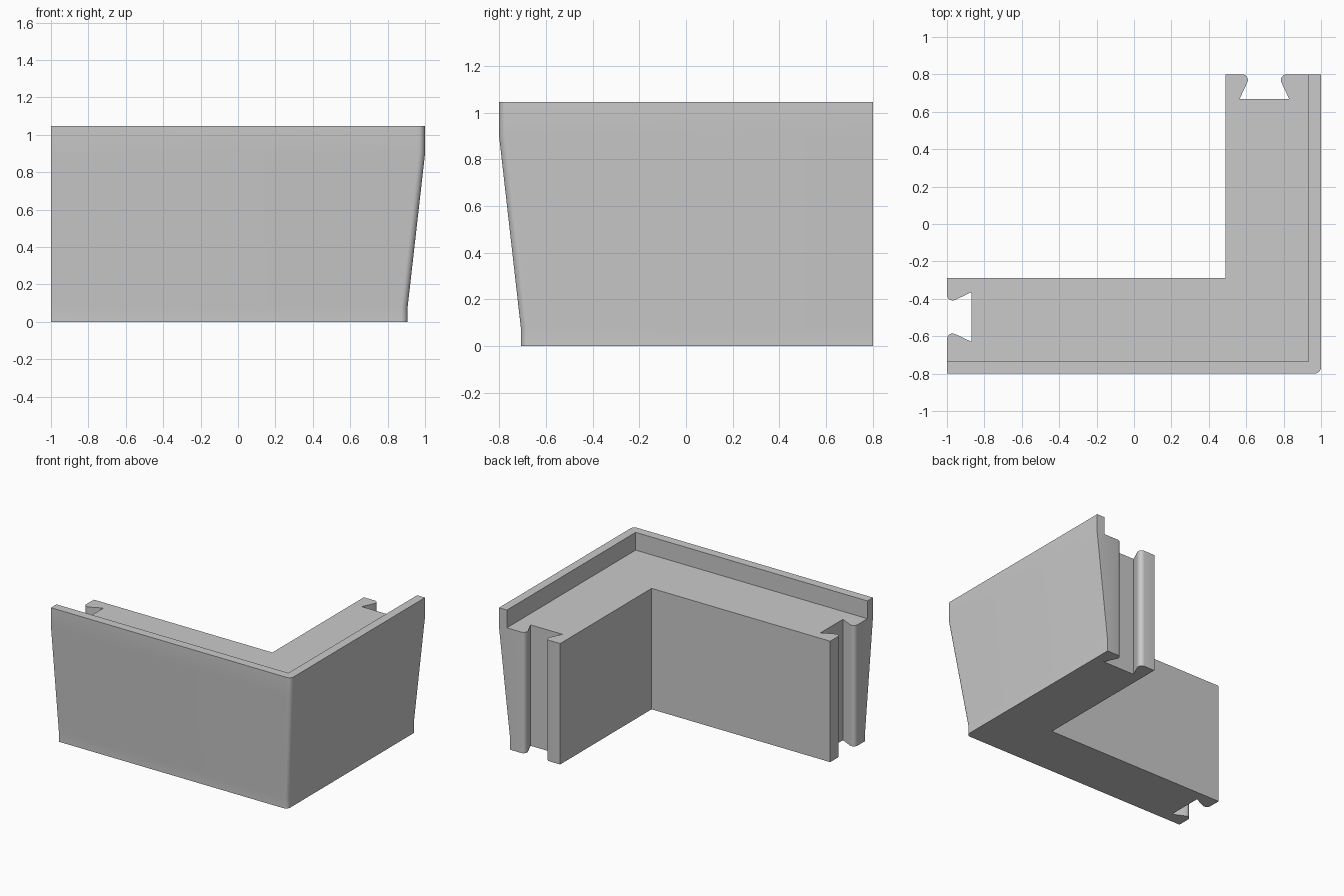
import bpy, bmesh, math
from mathutils import Vector

if "Cube" in bpy.data.objects:
    bpy.data.objects.remove(bpy.data.objects["Cube"])

HEIGHT, LEDGE, TAPER = 1.046, 0.912, 0.093
RIM, ARM = 0.066, 0.51                # rim thickness, arm width
SHORT_END, LONG_END = 0.8, 1.2        # arm ends, before mirroring the long arm
SLOT_X, MOUTH, BASE, DEPTH = 0.697, 0.088, 0.133, 0.132
CORNER = 0.035

grey = bpy.data.materials.new("plain grey")
grey.use_nodes = True
colour = (0.59, 0.59, 0.59, 1)
grey.diffuse_color = colour
grey.node_tree.nodes["Principled BSDF"].inputs["Base Color"].default_value = colour


def lip(side, end):
    """Rounded mouth of the dovetail slot, from the arm end to the slot floor."""
    r = 0.03
    pts = []
    for i in range(6):
        a = math.radians(90 - i * 22.5)
        pts.append((SLOT_X + side * (MOUTH + r - r * math.cos(a)), end - r + r * math.sin(a)))
    return pts + [(SLOT_X + side * BASE, end - DEPTH)]


def arm(out, end):
    """Half plan: rounded corner from the mitre line, outer side, slotted end."""
    c = out - CORNER
    pts = []
    for i in range(5):
        a = math.radians(-45 + i * 11.25)
        pts.append((c + CORNER * math.cos(a), 0.2 - c + CORNER * math.sin(a)))
    return pts + [(out, end)] + lip(1, end) + lip(-1, end)[::-1] + [(1 - ARM, end)]


def outline(inset):
    """Corner-shaped plan: short arm, inner corner, mirrored long arm."""
    short = arm(1 - inset, SHORT_END)
    long = [(0.2 - y, 0.2 - x) for x, y in arm(1 - inset, LONG_END)[1:]]
    return short + [(1 - ARM, ARM - 0.8)] + long[::-1]


# Corner body: plan lofted through the tapered outer face
bm = bmesh.new()
layers = []
for z, inset in ((0, TAPER), (0.08, TAPER), (0.9, 0), (HEIGHT, 0)):
    layers.append([bm.verts.new((x, y, z)) for x, y in outline(inset)])
for low, high in zip(layers, layers[1:]):
    for i in range(len(low)):
        j = (i + 1) % len(low)
        bm.faces.new((low[i], low[j], high[j], high[i]))
bm.faces.new(layers[0][::-1])
bm.faces.new(layers[-1])
bmesh.ops.recalc_face_normals(bm, faces=bm.faces)
mesh = bpy.data.meshes.new("corner_block")
bm.to_mesh(mesh)
bm.free()
mesh.materials.append(grey)
block = bpy.data.objects.new("corner_block", mesh)
bpy.context.collection.objects.link(block)

# Recess that leaves the raised rim along the two outer sides
low = Vector((-1.2, -0.8 + RIM, LEDGE))
high = Vector((1 - RIM, 1.0, HEIGHT + 0.2))
bpy.ops.mesh.primitive_cube_add(size=1, location=(low + high) / 2)
cutter = bpy.context.object
cutter.name = "ledge_cutter"
cutter.scale = high - low
cutter.hide_render = True
cutter.data.materials.append(grey)

bpy.ops.object.select_all(action="DESELECT")
bpy.context.view_layer.objects.active = block
block.select_set(True)
cut = block.modifiers.new("ledge", "BOOLEAN")
cut.operation = "DIFFERENCE"
cut.solver = "EXACT"
cut.object = cutter
bpy.ops.object.modifier_apply(modifier=cut.name)
bpy.data.objects.remove(cutter)

bpy.ops.object.shade_smooth_by_angle(angle=math.radians(30))
